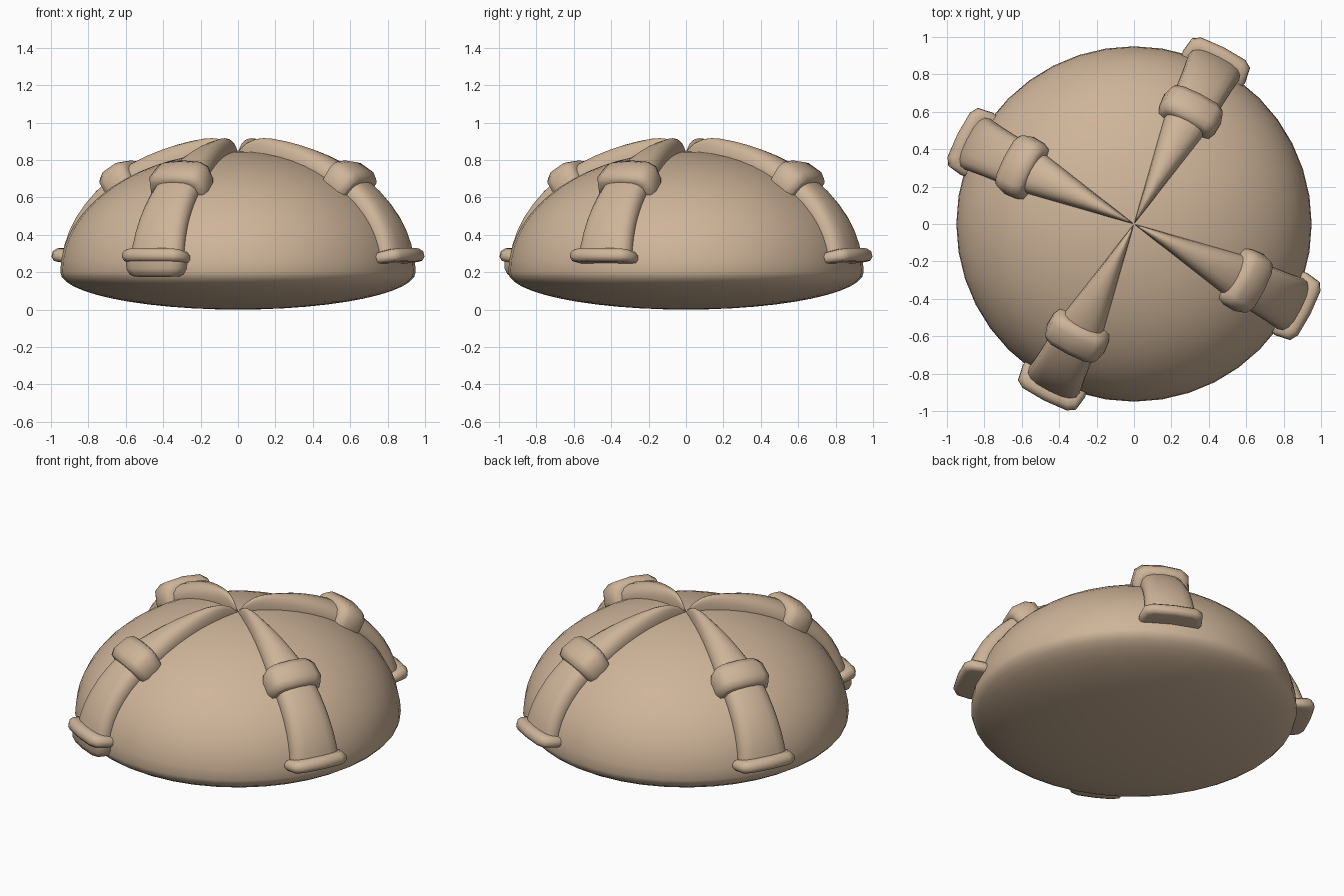
import bpy, bmesh
from math import sin, cos, pi, radians, copysign
from mathutils import Vector

if "Cube" in bpy.data.objects:
    bpy.data.objects.remove(bpy.data.objects["Cube"])

R, H, BASE, DROP = 0.95, 0.645, 0.2, 0.2   # dome radius, height, rim level, belly depth


def finish(name, bm, angle=60):
    bmesh.ops.remove_doubles(bm, verts=bm.verts, dist=1e-5)
    bmesh.ops.recalc_face_normals(bm, faces=bm.faces)
    me = bpy.data.meshes.new(name)
    bm.to_mesh(me)
    bm.free()
    ob = bpy.data.objects.new(name, me)
    bpy.context.collection.objects.link(ob)
    me.materials.append(tan)
    bpy.ops.object.select_all(action='DESELECT')
    ob.select_set(True)
    bpy.context.view_layer.objects.active = ob
    bpy.ops.object.shade_smooth_by_angle(angle=radians(angle))
    return ob


def skin(rings, cap):
    bm = bmesh.new()
    rows = [[bm.verts.new(p) for p in ring] for ring in rings]
    n = len(rows[0])
    for a, b in zip(rows, rows[1:]):
        for i in range(n):
            j = (i + 1) % n
            bm.faces.new((a[i], a[j], b[j], b[i]))
    if cap:
        bm.faces.new(rows[0])
        bm.faces.new(rows[-1])
    return bm


def spow(v, p):
    return copysign(abs(v) ** p, v)


def section(heading, deg, w, h, power, n):
    """Rounded cross-section centred on the dome surface at elevation angle deg."""
    f = radians(deg)
    out = Vector((cos(heading), sin(heading), 0))
    side = Vector((-sin(heading), cos(heading), 0))
    up = Vector((0, 0, 1))
    centre = out * (R * cos(f)) + up * (BASE + H * sin(f))
    normal = (out * (cos(f) / R) + up * (sin(f) / H)).normalized()
    return [centre + side * (w * spow(cos(2 * pi * i / n), power))
            + normal * (h * spow(sin(2 * pi * i / n), power)) for i in range(n)]


def sweep(name, heading, stations, power, n, angle=60):
    rings = [section(heading, d, w, h, power, n) for d, w, h in stations]
    return finish(name, skin(rings, True), angle)


tan = bpy.data.materials.new("tan")
tan.diffuse_color = (0.62, 0.46, 0.32, 1)
tan.use_nodes = True
tan.node_tree.nodes["Principled BSDF"].inputs["Base Color"].default_value = tan.diffuse_color

# Dome shell with shallow rounded belly
rings = []
for k in range(-12, 17):
    f = (pi / 2) * (k / 12 if k < 0 else k / 16)
    r, z = R * max(cos(f), 1e-7), BASE + (DROP if k < 0 else H) * sin(f)
    rings.append([(r * cos(2 * pi * i / 40), r * sin(2 * pi * i / 40), z) for i in range(40)])
finish("dome", skin(rings, False))

# Rib stations: elevation angle, half width, height above the dome
lower_rib = [(d, 0.155 - 0.03 * (d - 6) / 38, 0.068 + 0.012 * (d - 6) / 38)
             for d in range(6, 49, 6)]
upper_rib = [(d, 0.195 * R * cos(radians(d)), 0.083) for d in range(48, 79, 5)]
upper_rib += [(81, 0.03, 0.08), (84, 0.02, 0.07), (87, 0.01, 0.045), (89.7, 0.001, 0.005)]
collar = [(40.5, 0.13, 0.08), (41, 0.155, 0.105), (43.5, 0.17, 0.122),
          (49, 0.165, 0.122), (51.5, 0.15, 0.105), (52.2, 0.12, 0.08)]
flange = [(4.3, 0.155, 0.085), (4.6, 0.175, 0.105), (6, 0.187, 0.116),
          (8, 0.185, 0.114), (9.5, 0.17, 0.095), (9.9, 0.15, 0.065)]
end_plug = [(-2, 0.13, 0.05), (-1, 0.155, 0.075), (1.5, 0.17, 0.09), (5, 0.172, 0.095)]

for q in range(4):
    a = radians(63 + 90 * q)
    sweep(f"lower_rib_{q + 1}", a, lower_rib, 0.75, 16)
    sweep(f"upper_rib_{q + 1}", a, upper_rib, 0.85, 16)
    sweep(f"collar_{q + 1}", a, collar, 0.6, 12)
    sweep(f"flange_{q + 1}", a, flange, 0.5, 12)

# The front rib has a closed lower end
sweep("front_end_plug", radians(243), end_plug, 0.6, 12)
